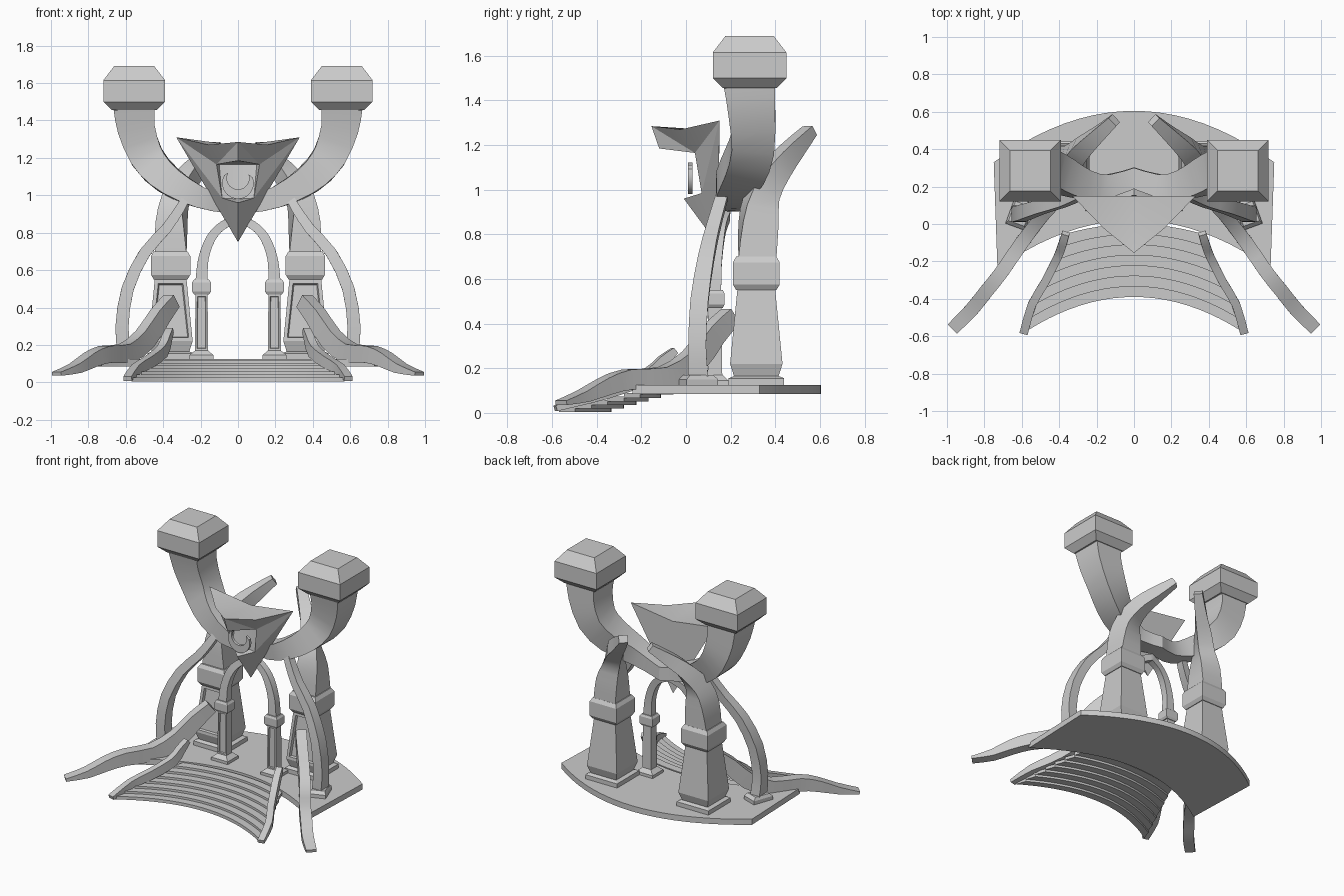
import bpy, bmesh, math
from mathutils import Vector, Matrix

old = bpy.data.objects.get("Cube")
if old:
    bpy.data.objects.remove(old)

stone = bpy.data.materials.new("grey_stone")
stone.use_nodes = True
COLOR = (0.6, 0.6, 0.6, 1)
stone.diffuse_color = COLOR
stone.node_tree.nodes["Principled BSDF"].inputs["Base Color"].default_value = COLOR


def finish(name, bm, mirror=True, angle=32):
    """Mirror to the other side, fix normals and link the object."""
    if mirror:
        bmesh.ops.mirror(bm, geom=bm.verts[:] + bm.edges[:] + bm.faces[:],
                         axis='X', merge_dist=0.0005)
    bmesh.ops.recalc_face_normals(bm, faces=bm.faces)
    mesh = bpy.data.meshes.new(name)
    bm.to_mesh(mesh)
    bm.free()
    mesh.materials.append(stone)
    mesh.shade_smooth()
    mesh.set_sharp_from_angle(angle=math.radians(angle))
    obj = bpy.data.objects.new(name, mesh)
    bpy.context.collection.objects.link(obj)
    return obj


def loft(bm, rings):
    """Skin a list of equal-length rings and cap both ends."""
    loops = [[bm.verts.new(p) for p in ring] for ring in rings]
    n = len(loops[0])
    for a, b in zip(loops, loops[1:]):
        for i in range(n):
            j = (i + 1) % n
            bm.faces.new((a[i], a[j], b[j], b[i]))
    bm.faces.new(loops[0])
    bm.faces.new(loops[-1])


CORNERS = ((-.5, -.5), (.5, -.5), (.5, .5), (-.5, .5))


def stack(name, x, y, rings, turn=0, panel=0):
    """Square column from (z, width, depth) rings, with optional sunk front panel."""
    bm = bmesh.new()
    rot = Matrix.Rotation(math.radians(turn), 3, 'Z')
    loft(bm, [[rot @ Vector((w * u, d * v, 0)) + Vector((x, y, z)) for u, v in CORNERS]
              for z, w, d in rings])
    if panel:
        bmesh.ops.recalc_face_normals(bm, faces=bm.faces)
        front = [f for f in bm.faces if f.normal.y < -.9]
        tall = max(front, key=lambda f: f.calc_area())
        bmesh.ops.inset_individual(bm, faces=[tall], thickness=panel)
        bmesh.ops.inset_individual(bm, faces=[tall], thickness=panel * .3, depth=-panel * .6)
    return finish(name, bm, angle=15)


def smooth_path(keys, cuts):
    """Catmull-Rom interpolation of rows of numbers."""
    rows = [Vector(k) for k in keys]
    rows = [rows[0] * 2 - rows[1]] + rows + [rows[-1] * 2 - rows[-2]]
    out = []
    for a, b, c, d in zip(rows, rows[1:], rows[2:], rows[3:]):
        for k in range(cuts):
            t = k / cuts
            out.append((b * 2 + (c - a) * t + (a * 2 - b * 5 + c * 4 - d) * t * t
                        + (b * 3 - a - c * 3 + d) * t ** 3) * .5)
    return out + [rows[-2]]


def sweep(name, keys, side=None, side_end=None, cuts=2):
    """Rectangular bar along (x, y, z, side size, other size) keys, cut at the middle."""
    rows = smooth_path(keys, cuts)
    pts = [Vector(r[:3]) for r in rows]
    rings = []
    for i, (p, r) in enumerate(zip(pts, rows)):
        t = (pts[min(i + 1, len(pts) - 1)] - pts[max(i - 1, 0)]).normalized()
        if side:
            s = Vector(side).lerp(Vector(side_end or side), i / (len(pts) - 1))
        else:
            s = t.cross(Vector((0, 0, 1)))
        s = (s - t * s.dot(t)).normalized()
        b = t.cross(s)
        rings.append([p + s * r[3] * u + b * r[4] * v for u, v in CORNERS])
    bm = bmesh.new()
    loft(bm, rings)
    bmesh.ops.bisect_plane(bm, geom=bm.verts[:] + bm.edges[:] + bm.faces[:],
                           plane_co=(0, 0, 0), plane_no=(1, 0, 0), clear_inner=True)
    return finish(name, bm)


def slab(name, outline, z0, z1):
    bm = bmesh.new()
    loft(bm, [[(x, y, z) for x, y in outline] for z in (z0, z1)])
    return finish(name, bm, mirror=False)


def bow(xe, yc, ye, n=20):
    """Shallow arc from -xe to xe, yc in the middle and ye at the ends."""
    us = [2 * i / n - 1 for i in range(n + 1)]
    return [(xe * u, yc + (ye - yc) * u * u) for u in us]


# Crescent floor plate
slab("floor_plate", bow(.73, .02, -.24) + bow(.75, .605, .33)[::-1], .085, .125)

# Curved steps
STEPS = 7


def step_edge(i):
    t = i / STEPS
    return bow(.39 + .18 * t, -.39 * t, -.06 - .51 * t)


for i in range(STEPS):
    top = .12 - .0155 * i
    slab(f"step_{i + 1}", step_edge(i) + step_edge(i + 1)[::-1], top - .022, top)

# Rails beside the steps
sweep("step_rails", [(.365, -.05, .28, .04, .03), (.38, -.1, .235, .045, .05),
                     (.405, -.17, .165, .045, .065), (.475, -.31, .11, .045, .06),
                     (.545, -.43, .07, .045, .05), (.59, -.585, .02, .045, .025)])

# Outer sweeping arms
sweep("outer_arms", [(.355, .2, .435, .07, .08), (.42, .12, .35, .07, .1),
                     (.5, .03, .23, .07, .11), (.6, -.1, .155, .075, .1),
                     (.71, -.26, .15, .075, .09), (.79, -.36, .12, .075, .075),
                     (.87, -.46, .075, .075, .05), (.97, -.56, .045, .07, .02)])

# Main pillars with collars and curved tops
stack("main_pillars", .36, .315,
      [(.1, .25, .25), (.155, .25, .25), (.165, .2, .2), (.22, .235, .235), (.55, .17, .17),
       (.55, .18, .18), (.575, .21, .21), (.675, .21, .21), (.7, .18, .18)], panel=.028)
sweep("pillar_tops", [(.36, .32, .69, .17, .17), (.355, .325, .85, .15, .16),
                      (.335, .34, .97, .115, .13), (.28, .4, 1.08, .1, .105),
                      (.2, .47, 1.17, .08, .085), (.105, .555, 1.265, .06, .05)],
      side=(1, 0, 0), side_end=(.7, .7, 0))

# Side ribs
stack("rib_bases", .61, .055, [(.1, .11, .15), (.15, .11, .15), (.17, .09, .11)], turn=20)
sweep("side_ribs", [(.61, .055, .16, .09, .07), (.62, .05, .3, .08, .07),
                    (.59, .06, .5, .08, .065), (.5, .09, .69, .07, .06),
                    (.385, .12, .82, .06, .055), (.31, .15, .93, .055, .05),
                    (.27, .17, 1.0, .05, .04)], side=(0, 1, 0))

# Small inner columns and their arch
stack("inner_columns", .195, .13,
      [(.1, .13, .12), (.145, .13, .12), (.165, .08, .08), (.17, .07, .065), (.47, .065, .06),
       (.47, .08, .07), (.485, .1, .085), (.535, .1, .085), (.55, .08, .07)], panel=.014)
sweep("inner_arch", [(.195, .13, .54, .055, .065), (.185, .135, .66, .05, .055),
                     (.145, .145, .77, .05, .05), (.08, .16, .84, .045, .045),
                     (-.03, .18, .89, .045, .045)], side=(0, 1, 0), cuts=3)

# Great horns and their block heads
sweep("great_horns", [(.555, .285, 1.47, .23, .22), (.545, .295, 1.36, .21, .2),
                      (.49, .3, 1.21, .19, .18), (.395, .26, 1.1, .18, .16),
                      (.27, .21, 1.02, .15, .13), (.13, .205, .965, .12, .1),
                      (-.05, .265, .945, .1, .09)], side=(0, 1, 0))
stack("horn_heads", .555, .285,
      [(1.455, .24, .24), (1.5, .33, .33), (1.615, .33, .33), (1.69, .215, .215)])

# Beaked centre mask with a recessed opening
P = dict(tip=(0, -.155, 1.285), brow=(.16, -.025, 1.27), horn=(.33, .15, 1.31),
         crown=(0, .15, 1.265), lip=(0, -.12, 1.185), jaw=(.115, .04, 1.165),
         rim=(.085, .07, .985), chin=(0, -.01, .96), point=(0, .145, .75),
         deep=(.1, .1, 1.165), deep_mid=(0, .1, 1.165), deep_low=(0, .1, .98))
FACES = ("tip brow crown", "brow horn crown", "tip lip jaw", "tip jaw brow", "brow jaw horn",
         "lip jaw deep deep_mid", "deep rim deep_low deep_mid", "jaw rim deep",
         "rim chin deep_low", "jaw horn rim", "horn point rim", "rim point chin",
         "horn crown point")
bm = bmesh.new()
verts = {k: bm.verts.new(p) for k, p in P.items()}
for f in FACES:
    bm.faces.new([verts[k] for k in f.split()])
finish("centre_mask", bm, angle=20)

# Crescent ornament hanging in the opening
ring = []
for r, lift, sign in ((.085, 0, 1), (.06, .026, -1)):
    for k in range(13):
        a = math.radians(-95 + sign * (-115 + 230 * k / 12))
        ring.append((r * math.cos(a), 1.065 + lift + r * math.sin(a)))
bm = bmesh.new()
loft(bm, [[(x, y, z) for x, z in ring] for y in (.01, .03)])
finish("crescent_ornament", bm, mirror=False)
